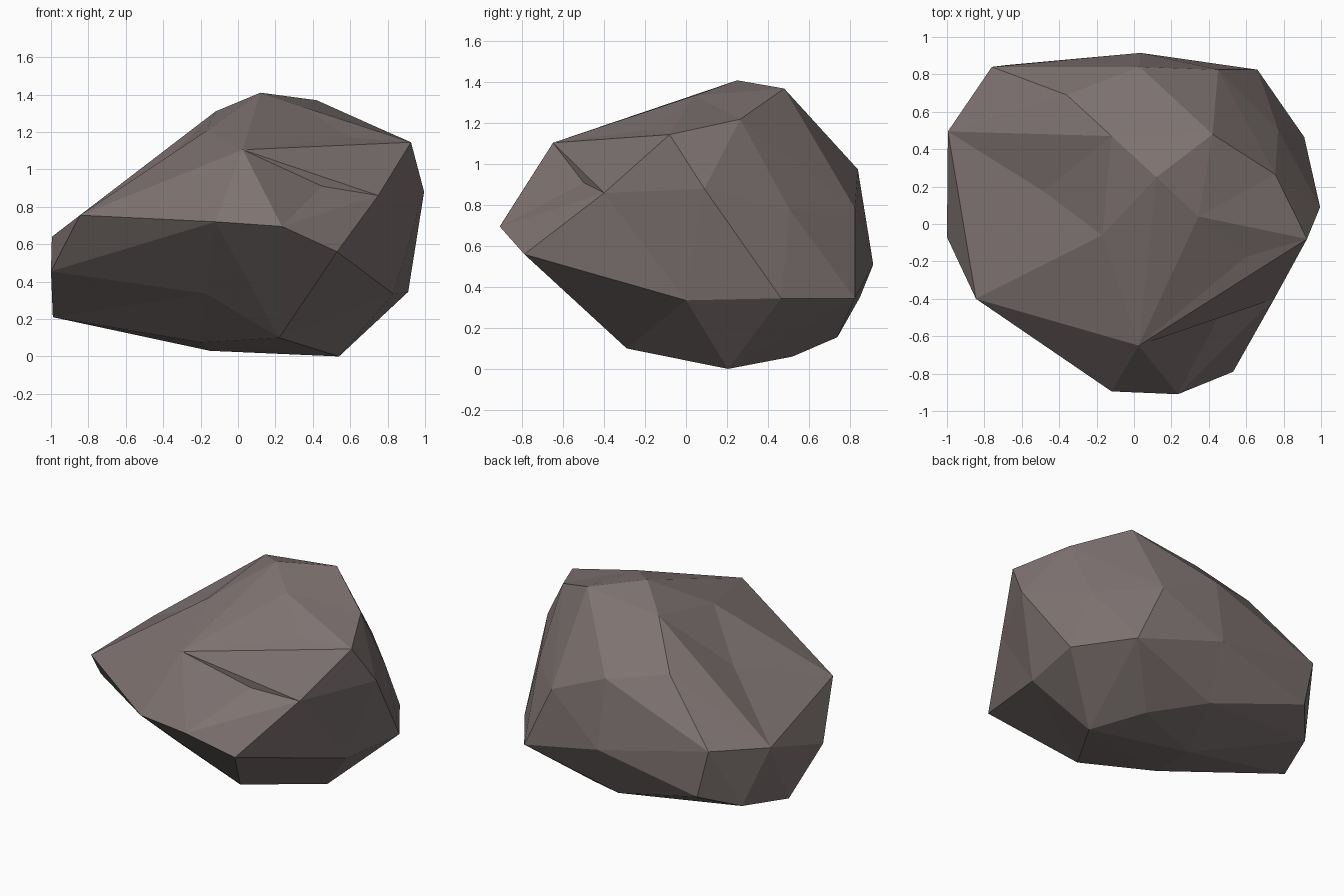
import bpy, bmesh
from mathutils import Vector

if "Cube" in bpy.data.objects:
    bpy.data.objects.remove(bpy.data.objects["Cube"])

# Corner points of the faceted rock, grouped by region
CORNERS = [
    # crown and upper slopes
    (.12, .25, 1.41), (.42, .48, 1.37), (.755, .265, 1.22), (.6, -.175, 1.17),
    (.925, -.08, 1.145), (.025, -.65, 1.105), (.345, .04, 1.335), (-.12, .47, 1.31),
    (-.36, .69, 1.05), (-.485, .175, .95), (-.17, -.06, 1.205), (.45, -.5, .91),
    # front rim
    (-.845, -.4, .755), (-.12, -.895, .72), (.235, -.91, .695), (.53, -.79, .56),
    (.75, -.4, .86),
    # right and back sides
    (.995, .09, .88), (.77, .505, .78), (.91, .465, .345), (.83, 0, .335),
    (.66, .825, .345), (.45, .825, .785), (.03, .84, .975), (.035, .915, .51),
    # left side
    (-.76, .84, .68), (-.68, .85, .35), (-.87, .63, .255), (-.995, .495, .64),
    (-1, -.07, .455), (-.99, .29, .21),
    # underside
    (-.17, -.41, .335), (.22, -.29, .10), (.54, .205, 0), (.335, .52, .06),
    (0, .74, .155), (-.15, .35, .03), (-.2, -.02, .075),
]
CENTRE = Vector((0, 0, .64))


def wrapped(power):
    """Hull of the corners drawn towards a sphere, so dents keep their corners."""
    bm = bmesh.new()
    verts = []
    for c in CORNERS:
        d = Vector(c) - CENTRE
        d.z *= 1.3
        verts.append(bm.verts.new(d.normalized() * d.length ** power))
    bmesh.ops.convex_hull(bm, input=verts)
    return bm, verts


# Stay as near the true shape as possible while every corner is used
for step in range(20, -1, -1):
    bm, verts = wrapped(step / 20)
    if all(v.is_valid and v.link_faces for v in verts):
        break
    if step:
        bm.free()

# Put the corners back at their real places
for v, c in zip(verts, CORNERS):
    if v.is_valid:
        v.co = c
bmesh.ops.recalc_face_normals(bm, faces=bm.faces[:])

mesh = bpy.data.meshes.new("rock")
bm.to_mesh(mesh)
bm.free()
rock = bpy.data.objects.new("rock", mesh)
bpy.context.collection.objects.link(rock)

stone = bpy.data.materials.new("warm grey stone")
stone.diffuse_color = (.21, .173, .167, 1)
stone.use_nodes = True
stone.node_tree.nodes["Principled BSDF"].inputs["Base Color"].default_value = stone.diffuse_color
mesh.materials.append(stone)
